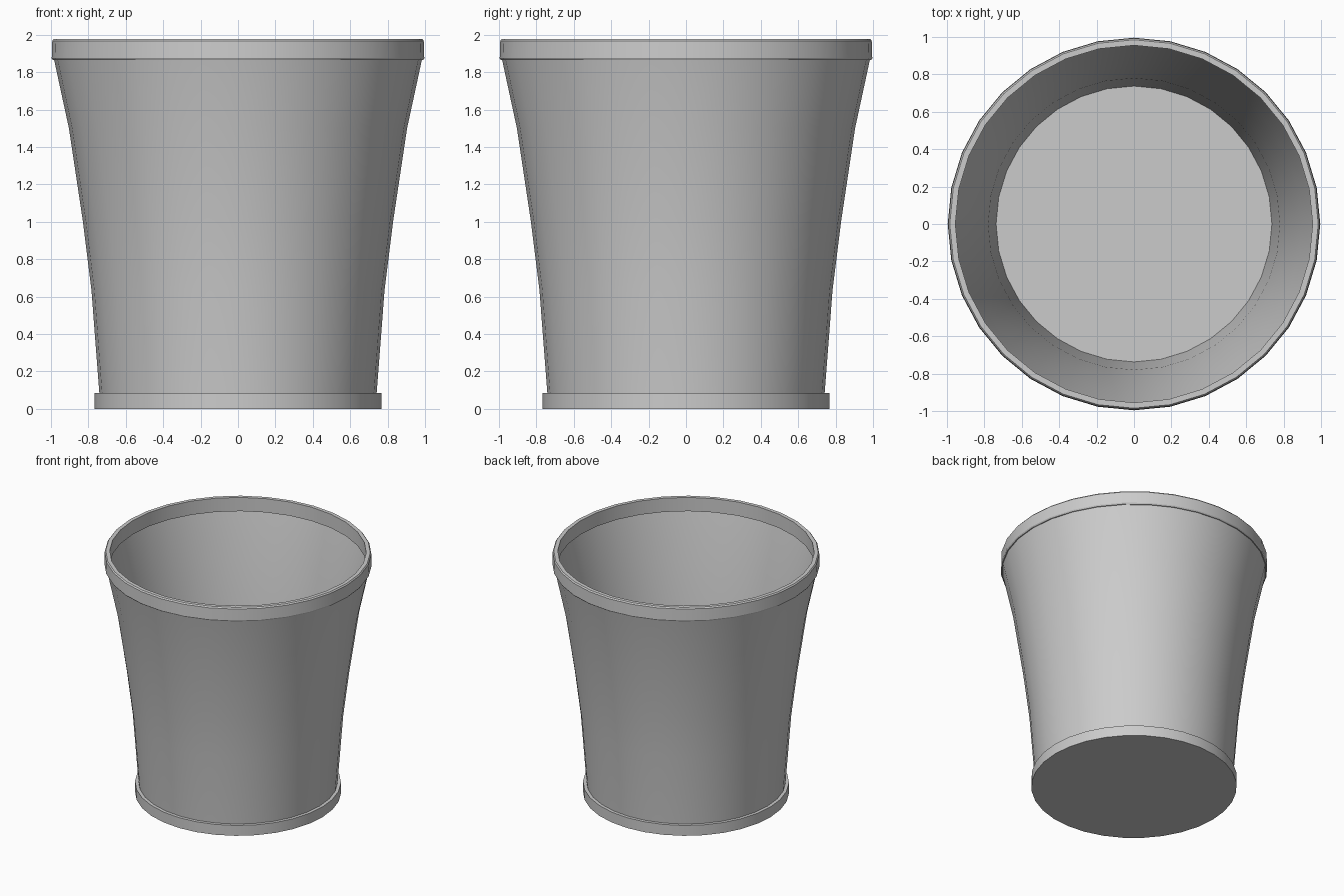
import bpy, bmesh, math

cube = bpy.data.objects.get("Cube")
if cube:
    bpy.data.objects.remove(cube, do_unlink=True)

SIDES = 32

grey = bpy.data.materials.new("plain_grey")
grey.use_nodes = True
colour = (0.6, 0.6, 0.6, 1)
grey.diffuse_color = colour
grey.node_tree.nodes["Principled BSDF"].inputs["Base Color"].default_value = colour


def lathe(name, profile, closed=False):
    """Spin a (radius, height) profile around the z axis."""
    bm = bmesh.new()
    rings = []
    for r, z in profile:
        if r == 0:
            rings.append([bm.verts.new((0, 0, z))] * SIDES)
            continue
        rings.append([bm.verts.new((r * math.cos(a), r * math.sin(a), z))
                      for a in (math.tau * i / SIDES for i in range(SIDES))])
    pairs = list(zip(rings, rings[1:]))
    if closed:
        pairs.append((rings[-1], rings[0]))
    for low, high in pairs:
        for i in range(SIDES):
            j = (i + 1) % SIDES
            corners = dict.fromkeys((low[i], low[j], high[j], high[i]))
            bm.faces.new(list(corners))
    bmesh.ops.recalc_face_normals(bm, faces=bm.faces)
    mesh = bpy.data.meshes.new(name)
    bm.to_mesh(mesh)
    bm.free()
    mesh.materials.append(grey)
    obj = bpy.data.objects.new(name, mesh)
    bpy.context.collection.objects.link(obj)
    bpy.ops.object.select_all(action="DESELECT")
    obj.select_set(True)
    bpy.context.view_layer.objects.active = obj
    bpy.ops.object.shade_smooth_by_angle(angle=math.radians(30))
    return obj


# Solid foot disc, whose top is the floor of the pot
lathe("base_disc", [(0, 0), (0.767, 0), (0.767, 0.085), (0, 0.085)])

# Thin flared wall: outside going up, inside coming back down
outside = [(0.741, 0.08), (0.784, 0.64), (0.829, 1.0), (0.904, 1.5), (0.985, 1.875)]
inside = [(r - 0.004, z) for r, z in reversed(outside)]
lathe("flared_wall", outside + inside, closed=True)

# Rim band with softened outer edges
lathe("rim_band", [(0.955, 1.865), (0.99, 1.865), (0.996, 1.875), (0.993, 1.968),
                   (0.985, 1.978), (0.955, 1.978)], closed=True)
